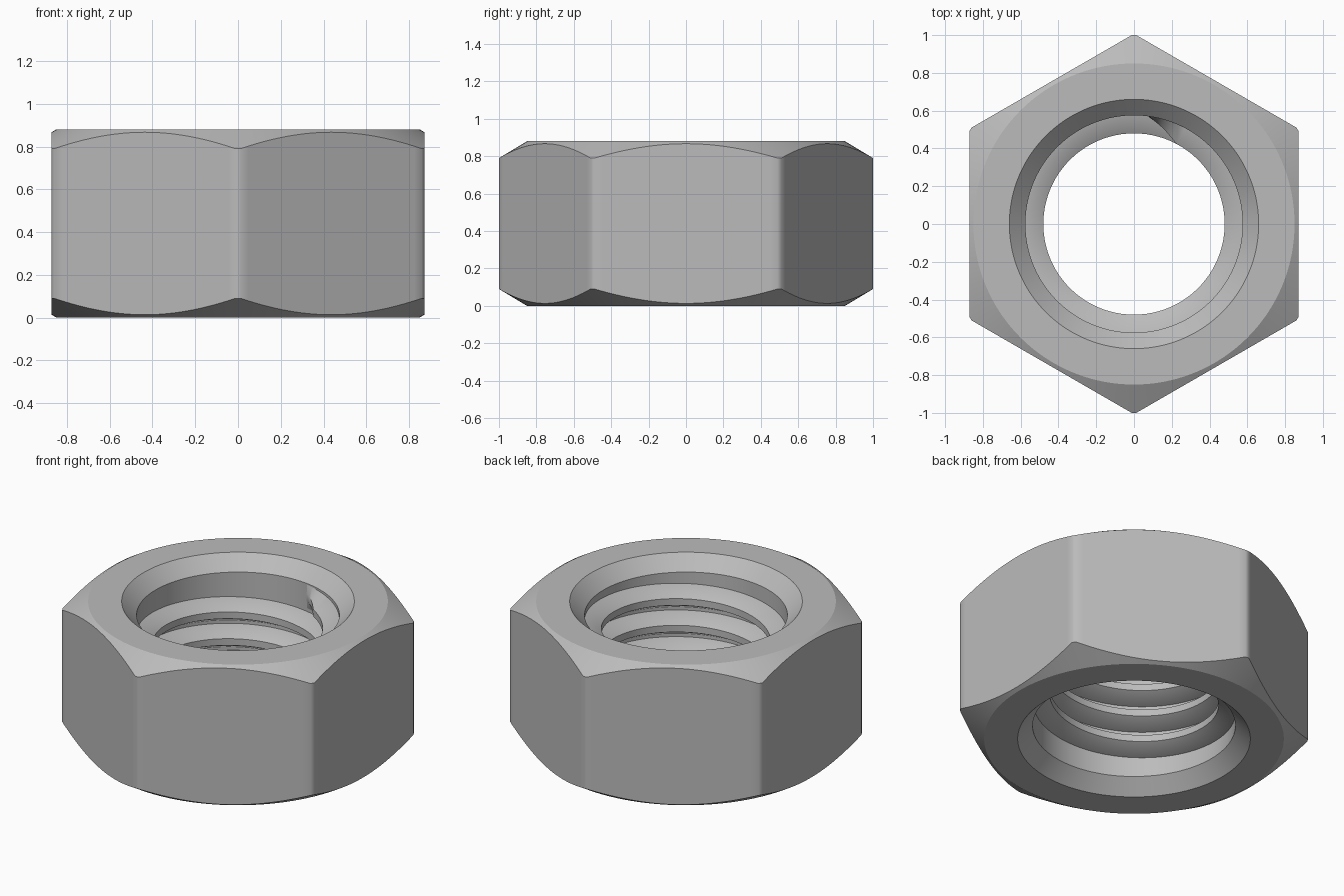
import bpy
import bmesh
from math import acos, cos, sin, radians, degrees, pi

if "Cube" in bpy.data.objects:
    bpy.data.objects.remove(bpy.data.objects["Cube"], do_unlink=True)

HEIGHT = 0.88
APOTHEM = 0.872       # half the width across flats
TOP_R = 0.85          # flat ring where the outer chamfer starts
SLOPE = 0.6           # outer chamfer drop per unit of radius
MOUTH_R, ROOT_R, CREST_R = 0.66, 0.575, 0.48
SINK = MOUTH_R - ROOT_R
PITCH = 0.167

steel = bpy.data.materials.new("steel grey")
steel.use_nodes = True
steel.diffuse_color = (0.5, 0.5, 0.5, 1)
steel.node_tree.nodes["Principled BSDF"].inputs["Base Color"].default_value = (0.5, 0.5, 0.5, 1)


def bridge(bm, a, b, closed=True):
    """Join two rows of vertices with quads."""
    n = len(a)
    for i in range(n if closed else n - 1):
        j = (i + 1) % n
        bm.faces.new((a[i], a[j], b[j], b[i]))


def finish(bm, name, angle):
    bmesh.ops.recalc_face_normals(bm, faces=bm.faces)
    mesh = bpy.data.meshes.new(name)
    bm.to_mesh(mesh)
    bm.free()
    mesh.materials.append(steel)
    obj = bpy.data.objects.new(name, mesh)
    bpy.context.collection.objects.link(obj)
    bpy.ops.object.select_all(action='DESELECT')
    obj.select_set(True)
    bpy.context.view_layer.objects.active = obj
    bpy.ops.object.shade_smooth_by_angle(angle=radians(angle))
    return obj


# Hexagonal body: rings around the axis, with the corners trimmed to radius 1
half = acos(APOTHEM)
STEPS = 28
angles, outline = [], []
for side in range(6):
    for i in range(STEPS + 1):
        a = half * (2 * i / STEPS - 1)
        angles.append(side * pi / 3 + a)
        outline.append(APOTHEM / cos(a))

bm = bmesh.new()


def ring(radius, height):
    """Ring of vertices; radius and height are functions of the outline radius."""
    return [bm.verts.new((radius(r) * cos(a), radius(r) * sin(a), height(r)))
            for a, r in zip(angles, outline)]


def circle(radius, z):
    return ring(lambda r: radius, lambda r: z)


rings = [
    circle(ROOT_R, SINK),
    circle(MOUTH_R, 0),
    circle(TOP_R, 0),
    ring(lambda r: r, lambda r: SLOPE * (r - TOP_R)),
    ring(lambda r: r, lambda r: HEIGHT - SLOPE * (r - TOP_R)),
    circle(TOP_R, HEIGHT),
    circle(MOUTH_R, HEIGHT),
    circle(ROOT_R, HEIGHT - SINK),
]
for k, row in enumerate(rings):
    bridge(bm, row, rings[(k + 1) % len(rings)])
finish(bm, "hex_body", 30.5)

# Internal thread: a right-handed ridge swept along a helix, tapered at both ends
bm = bmesh.new()
TURNS, PER_TURN = 3.2, 90
FLANK, CREST = 0.052, 0.042
count = int(TURNS * PER_TURN)
end_angle = radians(82)
top_z = HEIGHT - SINK - 0.008
previous = None
for i in range(count + 1):
    turn = i / PER_TURN
    a = end_angle - turn * 2 * pi
    z = top_z - PITCH * turn
    fade = min(1, 0.04 + min(i, count - i) / 5)
    depth = (ROOT_R - CREST_R) * fade
    profile = [
        (ROOT_R + 0.01, z),
        (ROOT_R, z),
        (ROOT_R - depth, z - FLANK),
        (ROOT_R - depth, z - FLANK - CREST),
        (ROOT_R, z - 2 * FLANK - CREST),
        (ROOT_R + 0.01, z - 2 * FLANK - CREST),
    ]
    row = [bm.verts.new((r * cos(a), r * sin(a), h)) for r, h in profile]
    if previous:
        bridge(bm, previous, row)
    if i in (0, count):
        bm.faces.new(row)
    previous = row
finish(bm, "thread_ridge", 30)
